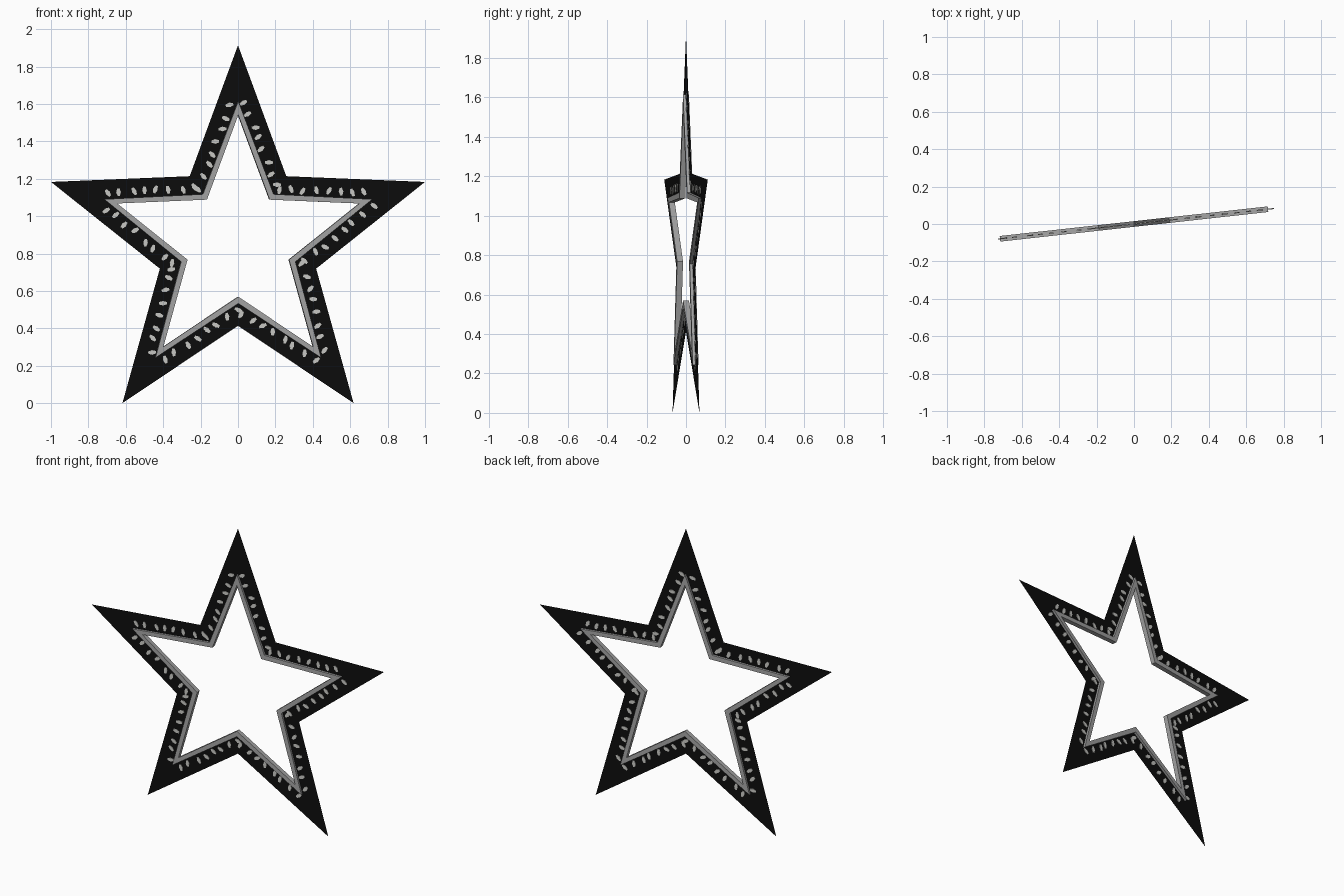
import bpy, bmesh, math, random
from mathutils import Vector, Matrix

if "Cube" in bpy.data.objects:
    bpy.data.objects.remove(bpy.data.objects["Cube"])

random.seed(4)
CZ = 0.856                                     # height of star centre
TURN = Matrix.Rotation(math.radians(6.3), 4, 'Z')   # slight turn about the vertical


def material(name, c):
    m = bpy.data.materials.new(name)
    m.diffuse_color = (c[0], c[1], c[2], 1)
    m.use_nodes = True
    m.node_tree.nodes["Principled BSDF"].inputs["Base Color"].default_value = m.diffuse_color
    return m


BLACK = material("black", (0.004, 0.004, 0.004))
GREY = material("rim grey", (0.38, 0.38, 0.38))
LIGHT = material("pale grey", (0.60, 0.60, 0.57))


def star(tip, notch, y=0.0):
    """Ten alternating points of an upright star in the xz plane."""
    pts = []
    for i in range(10):
        a = math.radians(36 * i)
        r = notch if i % 2 else tip
        pts.append(Vector((r * math.sin(a), y, CZ + r * math.cos(a))))
    return pts


def finish(bm, name, mat, solid=True):
    if solid:
        bmesh.ops.recalc_face_normals(bm, faces=bm.faces[:])
    bm.transform(TURN)
    me = bpy.data.meshes.new(name)
    bm.to_mesh(me)
    bm.free()
    me.materials.append(mat)
    ob = bpy.data.objects.new(name, me)
    bpy.context.collection.objects.link(ob)
    return ob


def bridge(bm, a, b):
    for i in range(10):
        j = (i + 1) % 10
        bm.faces.new((a[i], a[j], b[j], b[i]))


# Flat black star sheet with a star-shaped opening, facing the front
bm = bmesh.new()
outer = [bm.verts.new(p) for p in star(1.0577, 0.442)]
inner = [bm.verts.new(p) for p in star(0.725, 0.305)]
bridge(bm, outer, inner)
bm.normal_update()
sheet_faces = list(bm.faces)
if sheet_faces[0].normal.y > 0:
    bmesh.ops.reverse_faces(bm, faces=sheet_faces)
finish(bm, "star_sheet", BLACK, solid=False)

# Square-section grey rim around the opening
D = 0.015
bm = bmesh.new()
rings = [[bm.verts.new(p) for p in star(t, n, y)]
         for t, n, y in ((0.758, 0.323, -D), (0.685, 0.287, -D),
                         (0.685, 0.287, D), (0.758, 0.323, D))]
for k in range(4):
    bridge(bm, rings[k], rings[(k + 1) % 4])
finish(bm, "opening_rim", GREY)

# Small pale bulbs: thin plates showing on both sides of the sheet
bm = bmesh.new()
edge = star(0.758, 0.323)
for i in range(10):
    a, b = edge[i], edge[(i + 1) % 10]
    along = (b - a).normalized()
    out = Vector((-along.z, 0, along.x))
    if out.dot((a + b) / 2 - Vector((0, 0, CZ))) < 0:
        out = -out
    for k in range(8):
        t = (k + 0.35) / 8 + random.uniform(-0.02, 0.02)
        c = a.lerp(b, t) + out * random.uniform(0.022, 0.042)
        tilt = Matrix.Rotation(random.uniform(-0.6, 0.6), 3, 'Y')
        u, v = tilt @ out, tilt @ along
        loops = []
        for y in (-0.003, 0.003):
            loops.append([bm.verts.new(
                c + u * 0.024 * math.cos(s * math.pi / 3 + math.pi / 6)
                + v * 0.0125 * math.sin(s * math.pi / 3 + math.pi / 6)
                + Vector((0, y, 0))) for s in range(6)])
        bm.faces.new(loops[0])
        bm.faces.new(loops[1][::-1])
        for s in range(6):
            n = (s + 1) % 6
            bm.faces.new((loops[0][s], loops[0][n], loops[1][n], loops[1][s]))
finish(bm, "light_bulbs", LIGHT)
